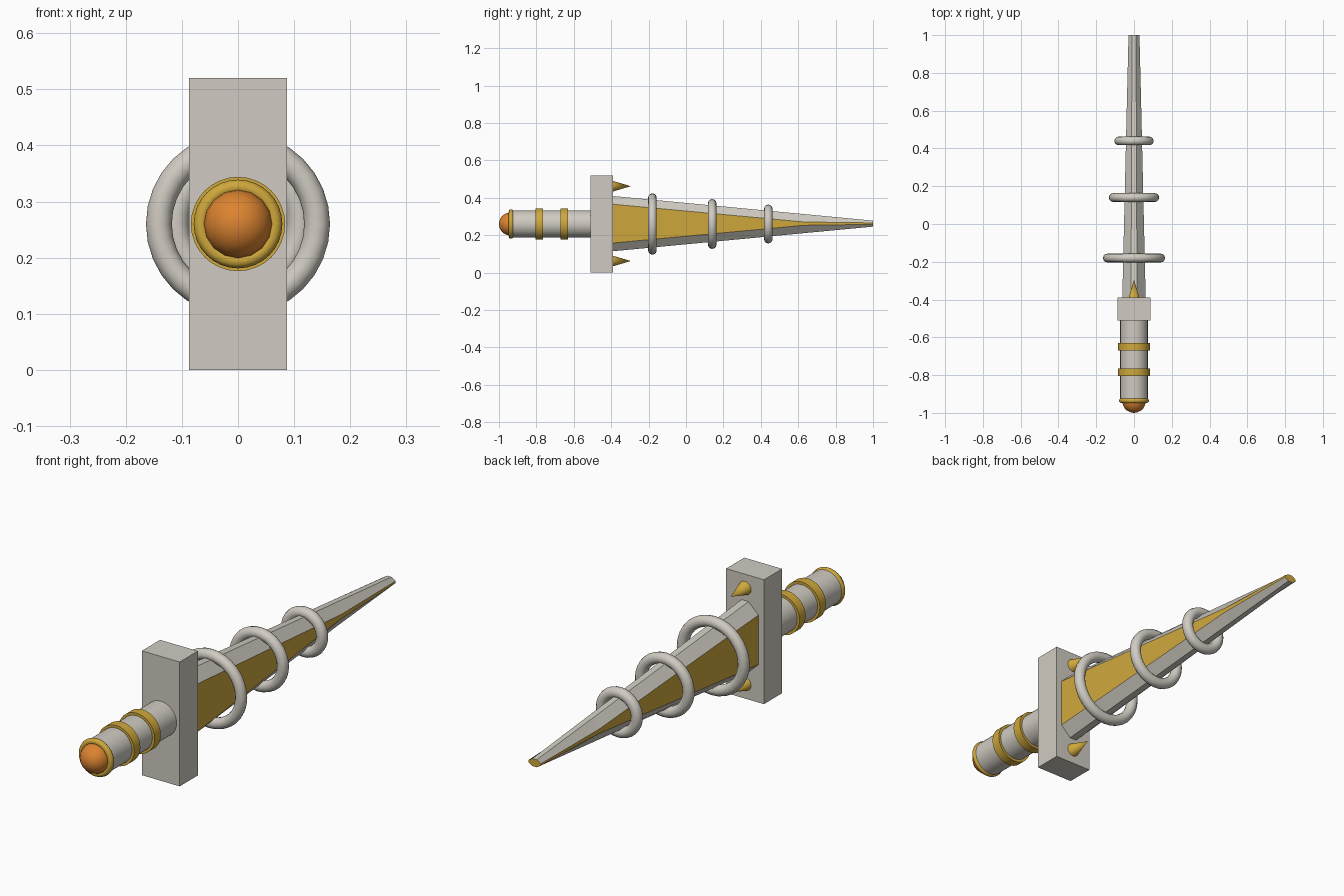
import bpy, bmesh, math
from mathutils import Vector

if "Cube" in bpy.data.objects:
    bpy.data.objects.remove(bpy.data.objects["Cube"])

CZ = 0.26                               # height of the long axis
ALONG_Y = (-math.pi / 2, 0, 0)          # turns local +z into world +y


def material(name, rgb):
    m = bpy.data.materials.new(name)
    m.diffuse_color = (*rgb, 1)
    m.use_nodes = True
    m.node_tree.nodes["Principled BSDF"].inputs["Base Color"].default_value = m.diffuse_color
    return m


GREY = material("pale grey", (0.63, 0.60, 0.54))
GOLD = material("gold", (0.62, 0.39, 0.045))
ORANGE = material("orange", (0.72, 0.23, 0.03))


def finish(name, mat, smooth=True):
    ob = bpy.context.object
    ob.name = name
    ob.data.materials.append(mat)
    if smooth:
        bpy.ops.object.shade_smooth_by_angle(angle=math.radians(40))
    return ob


def rod(name, y0, y1, r0, r1, mat, z=CZ):
    bpy.ops.mesh.primitive_cone_add(vertices=32, radius1=r0, radius2=r1, depth=y1 - y0,
                                    location=(0, (y0 + y1) / 2, z), rotation=ALONG_Y)
    return finish(name, mat)


def ring(name, y, major, minor, mat):
    bpy.ops.mesh.primitive_torus_add(major_radius=major, minor_radius=minor, major_segments=32,
                                     minor_segments=12, location=(0, y, CZ), rotation=ALONG_Y)
    return finish(name, mat)


# Grip with gold bands
rod("grip", -0.94, -0.50, 0.073, 0.073, GREY)
for i, y in enumerate((-0.785, -0.65)):
    rod(f"grip_band_{i + 1}", y - 0.02, y + 0.02, 0.084, 0.084, GOLD)

# Pommel gem in its gold collar
ring("pommel_collar", -0.935, 0.066, 0.013, GOLD)
bpy.ops.mesh.primitive_uv_sphere_add(segments=16, ring_count=10, radius=0.062,
                                     location=(0, -0.938, CZ), rotation=ALONG_Y)
finish("pommel_gem", ORANGE)

# Guard block
bpy.ops.mesh.primitive_cube_add(size=1, location=(0, -0.45, CZ))
guard = finish("guard", GREY, False)
guard.scale = (0.175, 0.12, 0.52)

# Guard spikes
for name, z in (("upper_spike", CZ + 0.202), ("lower_spike", CZ - 0.198)):
    rod(name, -0.40, -0.295, 0.031, 0.0, GOLD, z)

# Blade: eight-sided section lofted along y, gold on the two flat sides and the tip
# station: y, half width, half height, half width of ridge, half height of side
stations = [(-0.395, 0.062, 0.148, 0.016, 0.104),
            (0.63, 0.038, 0.051, 0.012, 0.009),
            (1.0, 0.029, 0.016, 0.010, 0.004)]
bm = bmesh.new()
loops = []
for y, w, h, rw, sh in stations:
    pts = [(w, -sh), (w, sh), (rw, h), (-rw, h), (-w, sh), (-w, -sh), (-rw, -h), (rw, -h)]
    loops.append([bm.verts.new((x, y, z)) for x, z in pts])
for a, b in zip(loops, loops[1:]):
    for i in range(8):
        j = (i + 1) % 8
        f = bm.faces.new((a[i], a[j], b[j], b[i]))
        f.material_index = 1 if i in (0, 4) else 0
bm.faces.new(loops[0])
bm.faces.new(loops[-1]).material_index = 1
bmesh.ops.recalc_face_normals(bm, faces=bm.faces)
mesh = bpy.data.meshes.new("blade")
bm.to_mesh(mesh)
bm.free()
mesh.materials.append(GREY)
mesh.materials.append(GOLD)
blade = bpy.data.objects.new("blade", mesh)
blade.location.z = CZ + 0.002
bpy.context.collection.objects.link(blade)

# Rings around the blade
for i, (y, outer) in enumerate(((-0.18, 0.164), (0.14, 0.133), (0.44, 0.104))):
    ring(f"blade_ring_{i + 1}", y, outer - 0.023, 0.023, GREY)
